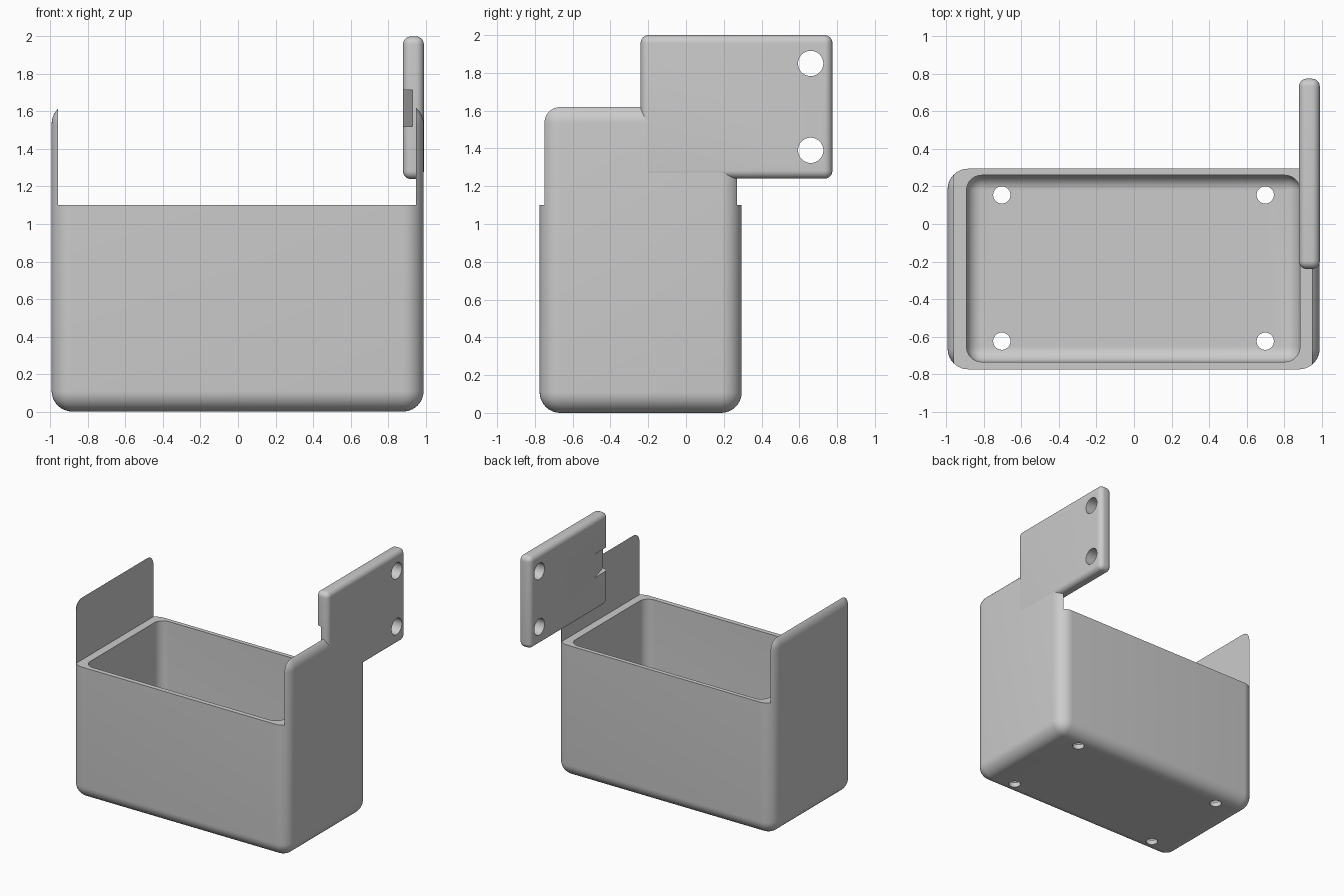
import bpy
import bmesh
import math
from mathutils import Matrix, Vector

old = bpy.data.objects.get("Cube")
if old:
    bpy.data.objects.remove(old, do_unlink=True)

GREY = (0.6, 0.6, 0.6, 1)
grey = bpy.data.materials.new("plain grey")
grey.use_nodes = True
grey.diffuse_color = GREY
grey.node_tree.nodes["Principled BSDF"].inputs["Base Color"].default_value = GREY


def finish(bm, name):
    mesh = bpy.data.meshes.new(name)
    bm.to_mesh(mesh)
    bm.free()
    mesh.materials.append(grey)
    obj = bpy.data.objects.new(name, mesh)
    bpy.context.collection.objects.link(obj)
    return obj


def box(name, low, high, radius=0, segments=10):
    """Box between two corners, with every edge rounded if a radius is given."""
    low, high = Vector(low), Vector(high)
    bm = bmesh.new()
    place = Matrix.Translation((low + high) / 2) @ Matrix.Diagonal((high - low).to_4d())
    bmesh.ops.create_cube(bm, size=1, matrix=place)
    if radius:
        bmesh.ops.bevel(bm, geom=bm.edges[:], offset=radius, segments=segments,
                        profile=0.5, affect='EDGES')
    return finish(bm, name)


def cylinder(name, centre, radius, depth, axis='Z'):
    bm = bmesh.new()
    turn = Matrix.Rotation(math.pi / 2, 4, 'Y') if axis == 'X' else Matrix()
    bmesh.ops.create_cone(bm, cap_ends=True, segments=48, radius1=radius, radius2=radius,
                          depth=depth, matrix=Matrix.Translation(centre) @ turn)
    return finish(bm, name)


def wedge(name, outline, bottom, top):
    """Vertical prism over a flat outline."""
    bm = bmesh.new()
    face = bm.faces.new([bm.verts.new((x, y, bottom)) for x, y in outline])
    side = bmesh.ops.extrude_face_region(bm, geom=[face])["geom"]
    verts = [v for v in side if isinstance(v, bmesh.types.BMVert)]
    bmesh.ops.translate(bm, verts=verts, vec=(0, 0, top - bottom))
    bmesh.ops.recalc_face_normals(bm, faces=bm.faces[:])
    return finish(bm, name)


def select(obj):
    bpy.ops.object.select_all(action='DESELECT')
    obj.select_set(True)
    bpy.context.view_layer.objects.active = obj


def cut(obj, cutters):
    for cutter in cutters:
        cutter.hide_render = True
        mod = obj.modifiers.new("cut", 'BOOLEAN')
        mod.operation = 'DIFFERENCE'
        mod.solver = 'EXACT'
        mod.object = cutter
        select(obj)
        bpy.ops.object.modifier_apply(modifier=mod.name)
        bpy.data.objects.remove(cutter, do_unlink=True)
    select(obj)
    bpy.ops.object.shade_smooth_by_angle(angle=math.radians(30))


# Open bin: a rounded block, lowered between two end fins, hollowed and drained
bin_body = box("bin", (-0.994, -0.775, 0), (0.99, 0.295, 1.645), 0.11)
drains = [cylinder("drain_cutter", (x, y, 0), 0.046, 0.4)
          for x in (-0.705, 0.7) for y in (-0.625, 0.155)]
cut(bin_body, [
    box("opening_cutter", (-0.96, -1.2, 1.1), (0.95, 1.2, 2.2)),
    box("cavity_cutter", (-0.893, -0.735, 0.04), (0.885, 0.26, 1.5), 0.08),
] + drains)

# Mounting plate on one fin, with two screw holes and a wedge-shaped notch
plate = box("mounting_plate", (0.88, -0.24, 1.24), (0.991, 0.775, 2.0), 0.042, 8)
holes = [cylinder("screw_cutter", (0.93, 0.66, z), 0.067, 0.4, 'X') for z in (1.39, 1.85)]
notch = wedge("notch_cutter", [(0.93, -0.24), (0.88, -0.06), (0.8, -0.06),
                               (0.8, -0.3), (0.93, -0.3)], 1.52, 1.715)
cut(plate, holes + [notch])
